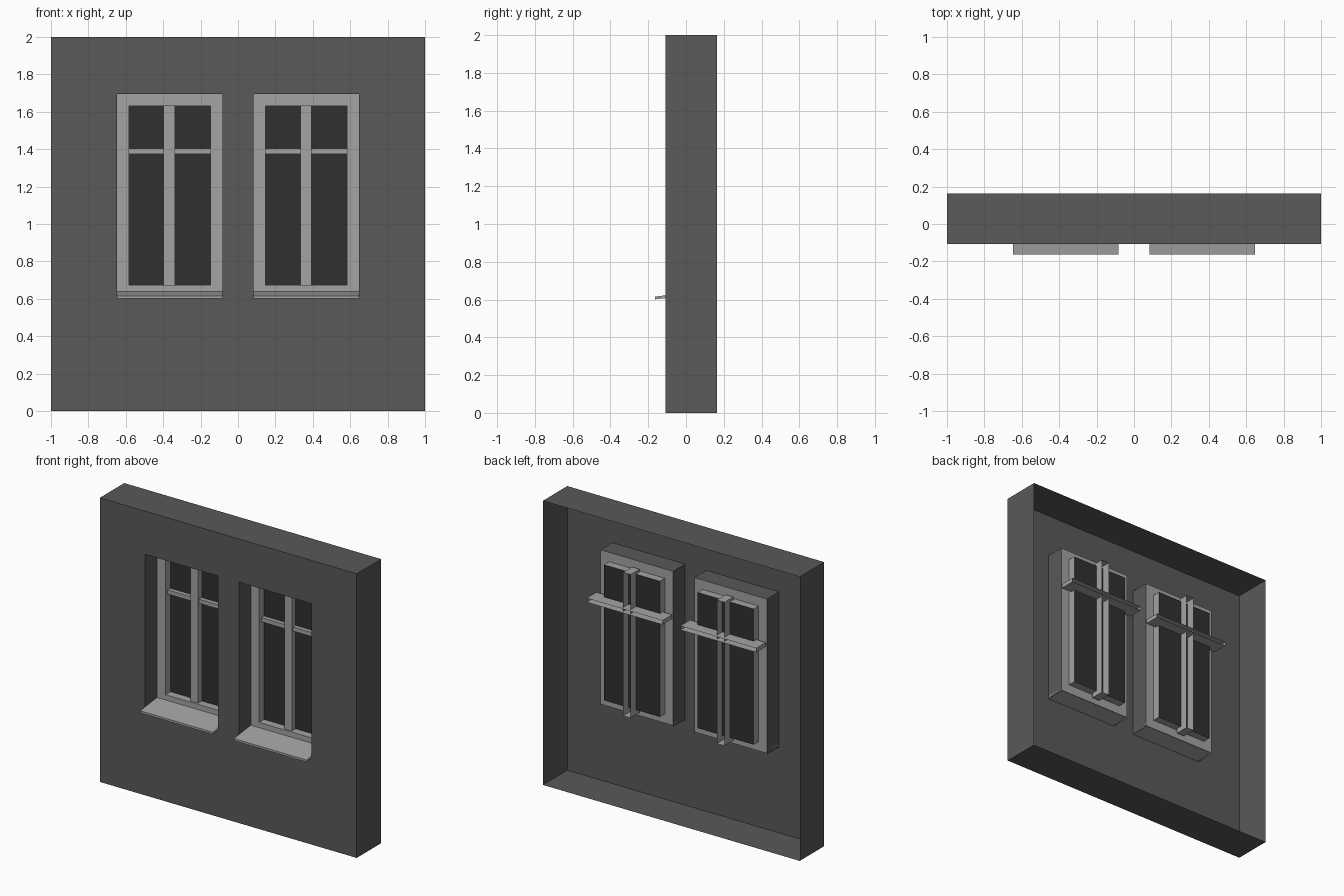
import bpy, bmesh

if "Cube" in bpy.data.objects:
    bpy.data.objects.remove(bpy.data.objects["Cube"])

WALL_Y, BACK_Y, FRAME_Y, GLASS_Y = -0.108, 0.163, 0.025, 0.08
HALF_W = 0.283              # half width of a window opening
CENTRES = (-0.365, 0.365)   # window centres
Z0, Z1 = 0.603, 1.696       # opening bottom / top


def material(name, r, g, b):
    m = bpy.data.materials.new(name)
    m.diffuse_color = (r, g, b, 1)
    m.use_nodes = True
    m.node_tree.nodes["Principled BSDF"].inputs["Base Color"].default_value = m.diffuse_color
    return m


wall_mat = material("wall_grey", 0.105, 0.100, 0.095)
frame_mat = material("frame_grey", 0.37, 0.37, 0.37)
glass_mat = material("dark_glass", 0.03, 0.03, 0.03)


def finish(bm, name, mat, face_front=True):
    bmesh.ops.recalc_face_normals(bm, faces=bm.faces)
    bm.normal_update()
    # open sheets look towards the front
    if face_front and sum(f.normal.y * f.calc_area() for f in bm.faces) > 0:
        bmesh.ops.reverse_faces(bm, faces=bm.faces)
    me = bpy.data.meshes.new(name)
    bm.to_mesh(me)
    bm.free()
    ob = bpy.data.objects.new(name, me)
    bpy.context.collection.objects.link(ob)
    me.materials.append(mat)
    return ob


def ring(bm, x0, x1, z0, z1, y):
    return [bm.verts.new((x, y, z)) for x, z in ((x0, z0), (x1, z0), (x1, z1), (x0, z1))]


def bridge(bm, a, b):
    for i in range(4):
        j = (i + 1) % 4
        bm.faces.new((a[i], a[j], b[j], b[i]))


def open_box(name, x0, x1, z0, z1, y0, y1):
    """Box with no back, as used for the glazing bars."""
    bm = bmesh.new()
    a = ring(bm, x0, x1, z0, z1, y0)
    bm.faces.new(a)
    bridge(bm, a, ring(bm, x0, x1, z0, z1, y1))
    return finish(bm, name, frame_mat)


# Wall: front sheet with two openings, deep outer rim and window reveals
xs = [-1] + [c + s * HALF_W for c in CENTRES for s in (-1, 1)] + [1]
zs = [0, Z0, Z1, 2]
bm = bmesh.new()
grid = [[bm.verts.new((x, WALL_Y, z)) for z in zs] for x in xs]
for i in range(5):
    for j in range(3):
        if not (j == 1 and i in (1, 3)):
            bm.faces.new((grid[i][j], grid[i + 1][j], grid[i + 1][j + 1], grid[i][j + 1]))


def is_outer(e):
    m = (e.verts[0].co + e.verts[1].co) / 2
    return abs(m.x) > 0.99 or m.z < 0.01 or m.z > 1.99


def is_sill_edge(e):
    return all(abs(v.co.z - Z0) < 1e-4 for v in e.verts)


border = [e for e in bm.edges if e.is_boundary]
rim = [e for e in border if is_outer(e)]
reveal = [e for e in border if not is_outer(e) and not is_sill_edge(e)]
for edges, depth in ((rim, BACK_Y), (reveal, FRAME_Y)):
    new = bmesh.ops.extrude_edge_only(bm, edges=edges)["geom"]
    for v in new:
        if isinstance(v, bmesh.types.BMVert):
            v.co.y = depth
finish(bm, "wall", wall_mat)

for side, c in zip(("left", "right"), CENTRES):
    # Frame: flat border with a rebate running back to the glass
    bm = bmesh.new()
    gx0, gx1, gz0, gz1 = c - 0.218, c + 0.218, 0.675, 1.63
    outer = ring(bm, c - HALF_W, c + HALF_W, 0.61, Z1, FRAME_Y)
    inner = ring(bm, gx0, gx1, gz0, gz1, FRAME_Y)
    bridge(bm, outer, inner)
    bridge(bm, inner, ring(bm, gx0, gx1, gz0, gz1, GLASS_Y))
    finish(bm, side + "_window_frame", frame_mat)

    # Glass
    bm = bmesh.new()
    bm.faces.new(ring(bm, gx0, gx1, gz0, gz1, GLASS_Y))
    finish(bm, side + "_glass", glass_mat)

    # Glazing bars, running past the glass behind the frame
    open_box(side + "_mullion", c - 0.032, c + 0.027, 0.64, 1.65, 0.04, 0.14)
    open_box(side + "_transom", c - 0.292, c + 0.298, 1.374, 1.403, 0.05, 0.158)

    # Sloping sill
    bm = bmesh.new()
    profile = ((-0.163, 0.601), (-0.163, 0.616), (FRAME_Y, 0.638), (FRAME_Y, 0.623))
    ends = [[bm.verts.new((c + s * HALF_W, y, z)) for y, z in profile] for s in (-1, 1)]
    bridge(bm, *ends)
    for e in ends:
        bm.faces.new(e)
    finish(bm, side + "_sill", frame_mat, face_front=False)
